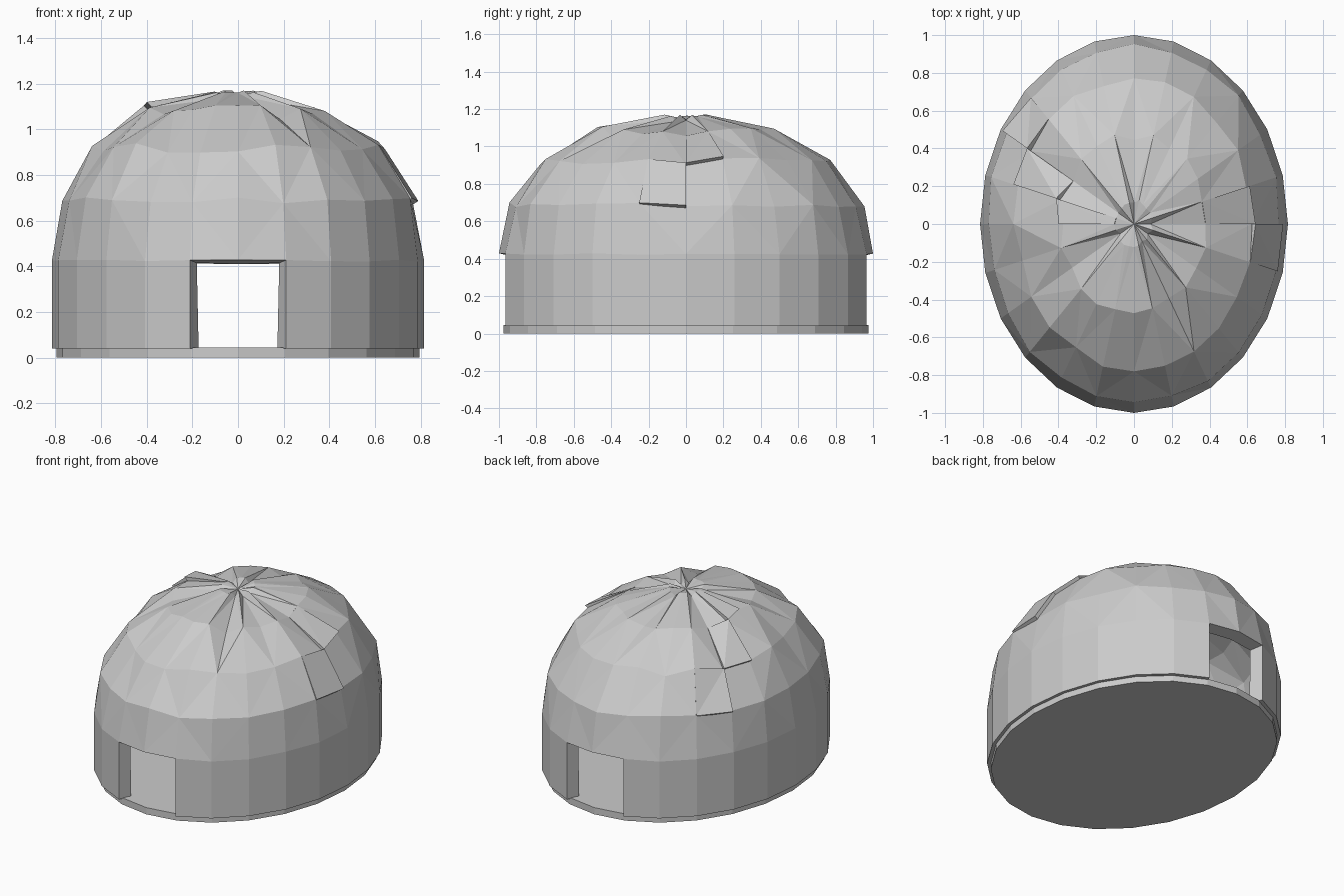
import bpy, bmesh, math, random

if "Cube" in bpy.data.objects:
    bpy.data.objects.remove(bpy.data.objects["Cube"])

random.seed(4)
N = 24                                   # sides of the oval plan
RX, RY = 0.815, 1.0
CREASES = {0, 6, 10, 14, 20, 22}         # folds gathered at the crown
DOORS = {5, 6, 17, 18}                   # open wall sectors, back and front
# (radius factor, height, radial jitter, height jitter)
PROFILE = [(1, 0.04, 0, 0), (1, 0.425, 0, 0.004), (0.95, 0.69, 0.012, 0.015),
           (0.765, 0.92, 0.02, 0.022), (0.475, 1.095, 0.02, 0.015), (0.12, 1.165, 0.01, 0.006)]


def oval(i, f, z):
    a = 2 * math.pi * i / N
    return (RX * f * math.cos(a), RY * f * math.sin(a), z)


def add_object(name, bm):
    bmesh.ops.recalc_face_normals(bm, faces=bm.faces)
    me = bpy.data.meshes.new(name)
    bm.to_mesh(me)
    bm.free()
    ob = bpy.data.objects.new(name, me)
    bpy.context.collection.objects.link(ob)
    return ob


# Ring points as (factor, height), dropped along the crown folds
rings = []
for k, (f, z, jf, jz) in enumerate(PROFILE):
    ring = []
    for i in range(N):
        df, dz = random.uniform(-jf, jf), random.uniform(-jz, jz)
        if k >= 4 and i in CREASES:
            dz -= 0.04 if k == 4 else 0.025
            df -= 0.01
        ring.append((f + df, z + dz))
    rings.append(ring)

# Wall and hide-covered dome in one shell with two door openings
bm = bmesh.new()
verts = [[bm.verts.new(oval(i, *p)) for i, p in enumerate(r)] for r in rings]
for k in range(len(rings) - 1):
    for i in range(N):
        if k == 0 and i in DOORS:
            continue
        j = (i + 1) % N
        a, b, c, d = verts[k][i], verts[k][j], verts[k + 1][j], verts[k + 1][i]
        if k == 0:
            bm.faces.new((a, b, c, d))
        elif (i + k) % 2:
            bm.faces.new((a, b, c))
            bm.faces.new((a, c, d))
        else:
            bm.faces.new((a, b, d))
            bm.faces.new((b, c, d))
apex = bm.verts.new((0, 0, 1.145))
for i in range(N):
    bm.faces.new((verts[-1][i], verts[-1][(i + 1) % N], apex))
shell = add_object("hut_shell", bm)
mod = shell.modifiers.new("thickness", 'SOLIDIFY')
mod.thickness = 0.085
mod.offset = -1


# Overlapping hide flaps: one dome panel lifted along its loose edges
def flap(name, k, i, lifts):
    bm = bmesh.new()
    corners = [(k, i), (k, i + 1), (k + 1, i + 1), (k + 1, i)]
    low, high = [], []
    for (r, s), lift in zip(corners, lifts):
        f, z = rings[r][s % N]
        low.append(bm.verts.new(oval(s, f - 0.02, z - 0.02)))
        high.append(bm.verts.new(oval(s, f + lift, z + lift * (0.2 + 0.25 * (r - 2)))))
    bm.faces.new(low[::-1])
    bm.faces.new((high[0], high[1], high[2]))
    bm.faces.new((high[0], high[2], high[3]))
    for n in range(4):
        m = (n + 1) % 4
        bm.faces.new((low[n], low[m], high[m], high[n]))
    add_object(name, bm)


flap("right_lower_flap", 2, 23, (0.01, 0.03, 0.025, 0.002))
flap("right_upper_flap", 3, 0, (0.025, 0.025, 0.002, 0.002))
flap("left_lower_flap", 2, 9, (0.005, 0.03, 0.03, 0.002))
flap("left_middle_flap", 3, 10, (0.03, 0.03, 0.03, 0.002))
flap("left_upper_flap", 4, 11, (0.03, 0.03, 0.002, 0.002))

# Floor slab
bm = bmesh.new()
bottom = [bm.verts.new(oval(i, 0.975, 0)) for i in range(N)]
top = [bm.verts.new(oval(i, 0.975, 0.045)) for i in range(N)]
bm.faces.new(bottom[::-1])
bm.faces.new(top)
for i in range(N):
    j = (i + 1) % N
    bm.faces.new((bottom[i], bottom[j], top[j], top[i]))
add_object("floor_slab", bm)
